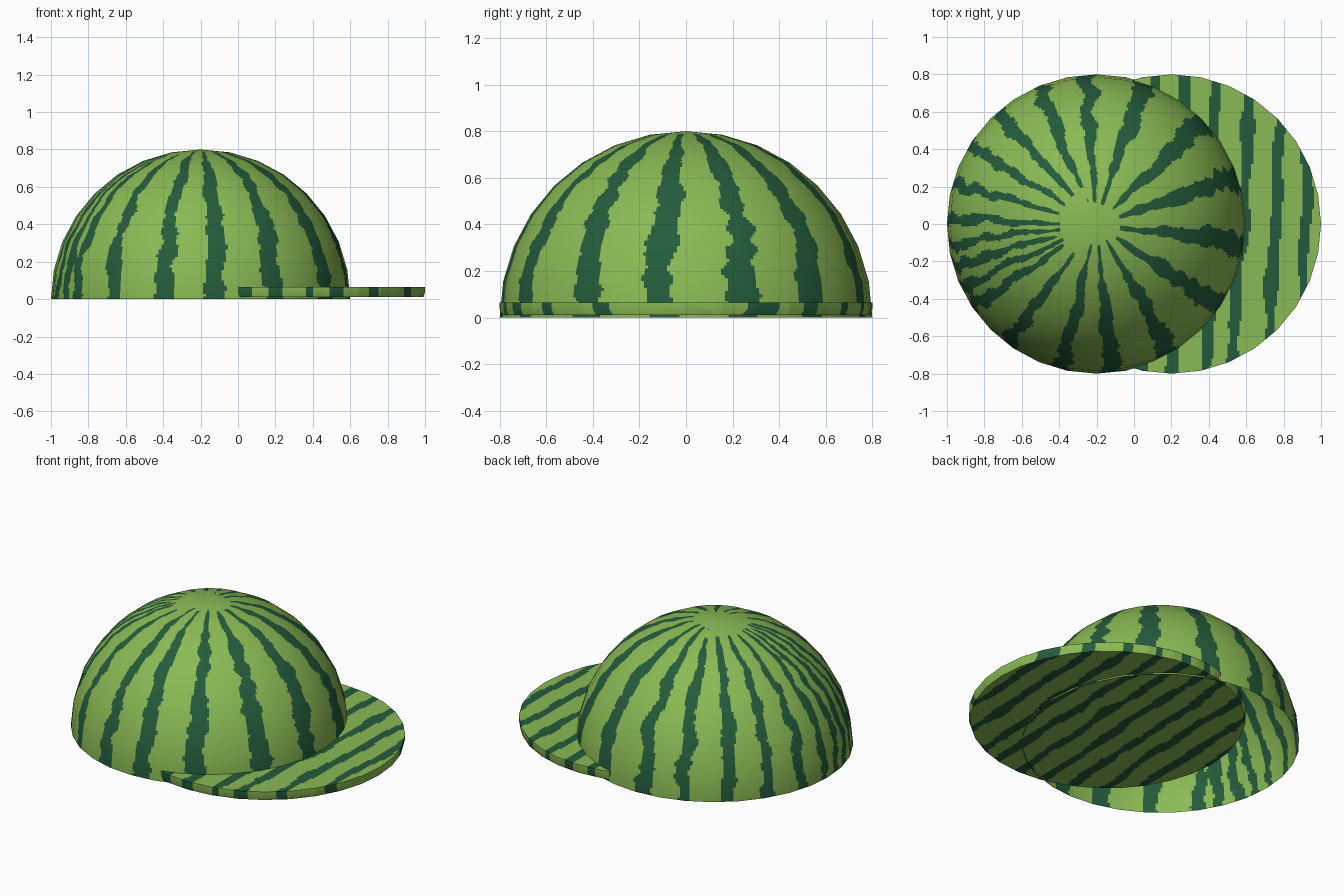
import bpy, bmesh, math
from mathutils import Vector, noise

if "Cube" in bpy.data.objects:
    bpy.data.objects.remove(bpy.data.objects["Cube"])

R = 0.8            # radius of both the dome and the brim disc
DOME_X, BRIM_X = -0.2, 0.2


def material(name, rgb):
    m = bpy.data.materials.new(name)
    m.diffuse_color = (*rgb, 1)
    m.use_nodes = True
    m.node_tree.nodes["Principled BSDF"].inputs["Base Color"].default_value = m.diffuse_color
    return m


MATS = [material("light_green_rind", (0.254, 0.491, 0.089)),
        material("dark_green_stripe", (0.0176, 0.107, 0.045))]


def wobble(a, b):
    return noise.noise(Vector((a, b, 0.37)))


def finish(bm, name, is_stripe):
    """Colour faces by rule and link the object."""
    for f in bm.faces:
        f.material_index = int(is_stripe(f.calc_center_median()))
        f.smooth = True
    me = bpy.data.meshes.new(name)
    bm.to_mesh(me)
    bm.free()
    for m in MATS:
        me.materials.append(m)
    ob = bpy.data.objects.new(name, me)
    bpy.context.collection.objects.link(ob)
    return ob


# Dome stripes: (direction in degrees from +x, half width in degrees)
STRIPES = [(-146, 2.8), (-127, 3), (-104, 3.4), (-84, 3.6), (-60, 4), (-34, 4.4),
           (-7.5, 4.8), (18.5, 4.8), (44, 4.6), (72, 4), (94, 3.6), (112, 3.2),
           (131, 3), (149, 2.8), (165, 2.5), (178, 2.2), (187, 2.2), (196, 2.2), (205, 2.4)]


def dome_stripe(c):
    x, y = c.x - DOME_X, c.y
    r = math.hypot(x, y)
    ang = math.degrees(math.atan2(y, x))
    h = math.atan2(c.z, r)
    for i, (a, w) in enumerate(STRIPES):
        start = 0.2 if x < -0.05 else 0.12     # stripes stop short of the crown
        if r < start + 0.04 * wobble(i * 3.1, 5):
            continue
        centre = a + 3 * wobble(h * 5, i * 7.3)
        half = w * (1 + 0.6 * wobble(h * 13, i * 4.7 + 50))
        if abs((ang - centre + 180) % 360 - 180) < half:
            return True
    return False


# Dome: open half sphere, 32 sides, cut finely for the stripes
bm = bmesh.new()
bmesh.ops.create_uvsphere(bm, u_segments=32, v_segments=16, radius=R)
bmesh.ops.delete(bm, geom=[v for v in bm.verts if v.co.z < -1e-4], context='VERTS')
bmesh.ops.subdivide_edges(bm, edges=bm.edges[:], cuts=10, use_grid_fill=True)
bmesh.ops.translate(bm, vec=(DOME_X, 0, 0), verts=bm.verts[:])
dome = finish(bm, "cap_dome", dome_stripe)
# Round shading over the 32-sided shape
dome.data.normals_split_custom_set_from_vertices(
    [(v.co - Vector((DOME_X, 0, 0))).normalized() for v in dome.data.vertices])


def brim_stripe(c):
    i = round((0.92 - c.x + 0.05 * c.y) / 0.168)
    centre = 0.92 - 0.168 * i + 0.05 * c.y + 0.03 * wobble(c.y * 3, i * 5.3)
    half = 0.029 * (1 + 0.6 * wobble(c.y * 8, i * 3.7 + 20))
    return abs(c.x - centre) < half


# Brim: full thin disc running on inside the dome, lower rim slightly tucked in
bm = bmesh.new()
rings = []
for z, r in ((0.01, R - 0.008), (0.038, R), (0.065, R)):
    rings.append([bm.verts.new((BRIM_X + r * math.cos(k * math.tau / 32),
                                r * math.sin(k * math.tau / 32), z)) for k in range(32)])
bm.faces.new(rings[0][::-1])
bm.faces.new(rings[-1])
for lo, hi in zip(rings, rings[1:]):
    for k in range(32):
        n = (k + 1) % 32
        bm.faces.new((lo[k], lo[n], hi[n], hi[k]))


def slice_brim(point, normal):
    bmesh.ops.bisect_plane(bm, geom=bm.verts[:] + bm.edges[:] + bm.faces[:],
                           plane_co=point, plane_no=normal)


for k in range(1, 40):
    slice_brim((0, -R + k * 0.04 + 0.001, 0), (0, 1, 0))
for k in range(1, 128):
    slice_brim((BRIM_X - R + k * 0.0125 + 0.001, 0, 0), (1, 0, 0))
brim = finish(bm, "cap_brim", brim_stripe)
bpy.context.view_layer.objects.active = brim
brim.select_set(True)
bpy.ops.object.shade_smooth_by_angle(angle=math.radians(30))
